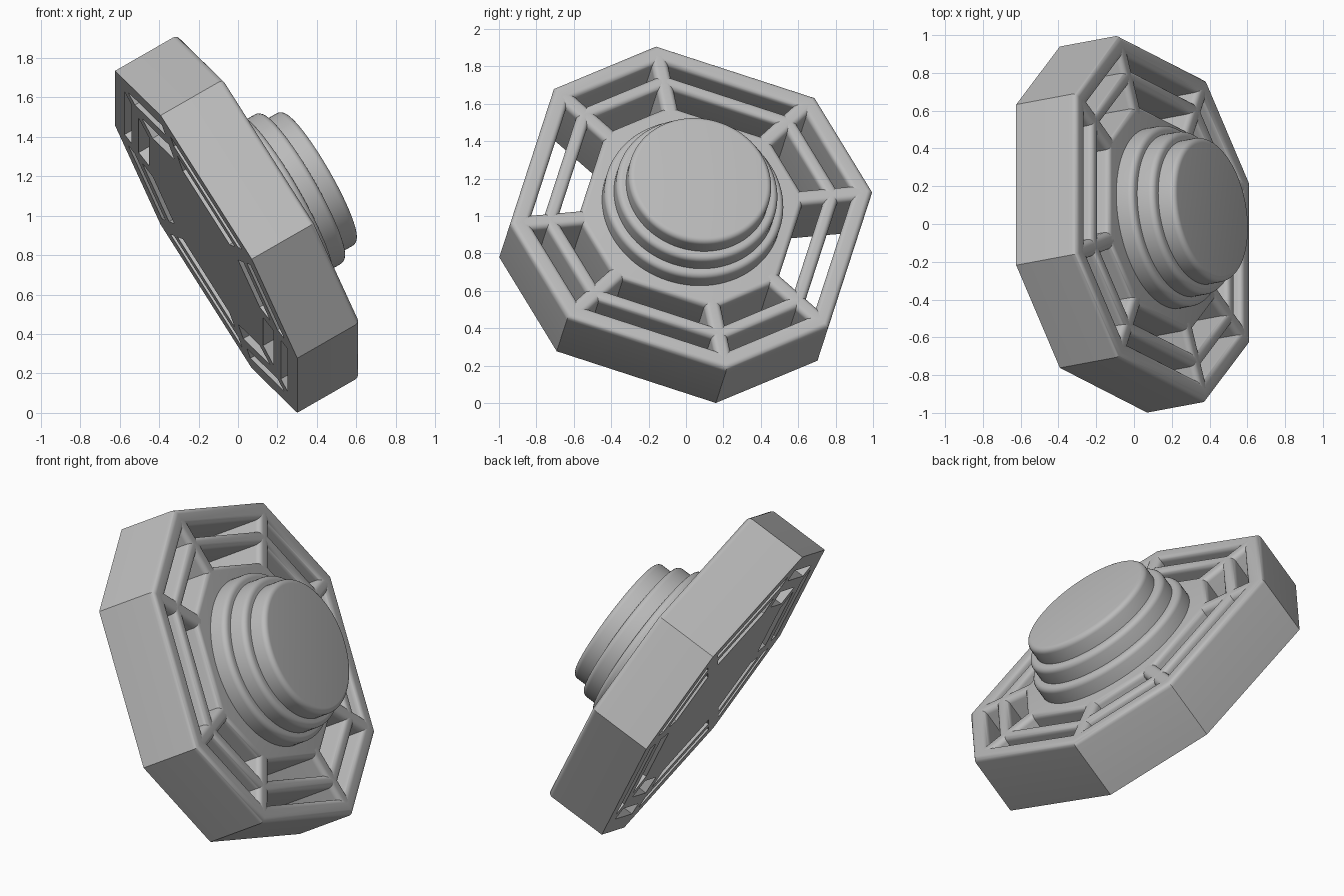
import bpy
import bmesh
from math import sin, cos, pi, radians, atan2
from mathutils import Matrix, Vector

cube = bpy.data.objects.get("Cube")
if cube:
    bpy.data.objects.remove(cube)

THICK = 0.372
ROUND = 0.03

grey = bpy.data.materials.new("plain_grey")
grey.use_nodes = True
colour = (0.5, 0.5, 0.5, 1)
grey.diffuse_color = colour
grey.node_tree.nodes["Principled BSDF"].inputs["Base Color"].default_value = colour

# Tilted frame: the local z axis is the axis of the body
roll, tilt = radians(18), radians(31.1)
side = Vector((0, cos(roll), -sin(roll)))
up = Vector((-sin(tilt), cos(tilt) * sin(roll), cos(tilt) * cos(roll)))
axis = side.cross(up)
frame = Matrix((side, up, axis)).transposed().to_4x4()
frame.translation = (0.157, 0.03, 1.05)


def rounded(a, b, bottom, top, r=ROUND, steps=6):
    """Section from a to b with flat bottom and rounded top corners."""
    pts = [(a, bottom), (b, bottom)]
    for cx, start in ((b - r, 0), (a + r, pi / 2)):
        for i in range(steps + 1):
            t = start + i / steps * pi / 2
            pts.append((cx + r * cos(t), top - r + r * sin(t)))
    return pts


def finish(name, bm):
    bmesh.ops.recalc_face_normals(bm, faces=bm.faces)
    mesh = bpy.data.meshes.new(name)
    bm.to_mesh(mesh)
    bm.free()
    mesh.materials.append(grey)
    obj = bpy.data.objects.new(name, mesh)
    bpy.context.collection.objects.link(obj)
    obj.matrix_world = frame
    bpy.ops.object.select_all(action="DESELECT")
    obj.select_set(True)
    bpy.context.view_layer.objects.active = obj
    bpy.ops.object.shade_smooth_by_angle(angle=radians(30))


def bridge(bm, loops, closed):
    """Skin a row of equal vertex loops."""
    count = len(loops)
    for i in range(count if closed else count - 1):
        low, high = loops[i], loops[(i + 1) % count]
        for j in range(len(low)):
            k = (j + 1) % len(low)
            bm.faces.new((low[j], low[k], high[k], high[j]))
    if not closed:
        bm.faces.new(loops[0])
        bm.faces.new(loops[-1])


def sweep(name, outline, profile, closed):
    """Carry a profile of (scale, height) round an outline."""
    bm = bmesh.new()
    loops = [[bm.verts.new((x * s, y * s, z)) for x, y in outline] for s, z in profile]
    bridge(bm, loops, closed)
    finish(name, bm)


# Eight-sided outline with alternating long and short sides
corner = atan2(1, 2)
angles = [q * pi / 2 + s * corner for q in range(4) for s in (-1, 1)]
octagon = [(cos(a), sin(a)) for a in angles]
circle = [(cos(i * pi / 48), sin(i * pi / 48)) for i in range(96)]

# Rim, middle ring and core plate
sweep("outer_rim", octagon, rounded(0.895, 1.0, -THICK, 0), True)
sweep("middle_ring", octagon, rounded(0.74, 0.82, -THICK, 0), True)
sweep("core_plate", octagon, rounded(0, 0.625, -THICK, 0)[1:9], False)

# Stepped round hub
for name, radius, base in (("hub_lower", 0.485, -0.02), ("hub_middle", 0.437, 0.08),
                           ("hub_top", 0.387, 0.18)):
    sweep(name, circle, rounded(0, radius, base, base + 0.12)[1:9], False)

# Spokes towards the corners
for i, a in enumerate(angles):
    bm = bmesh.new()
    turn = Matrix.Rotation(a, 3, "Z")
    section = rounded(-0.045, 0.045, -THICK, 0)
    loops = [[bm.verts.new(turn @ Vector((r, u, z))) for u, z in section]
             for r in (0.57, 0.93)]
    bridge(bm, loops, False)
    finish(f"spoke_{i + 1}", bm)
